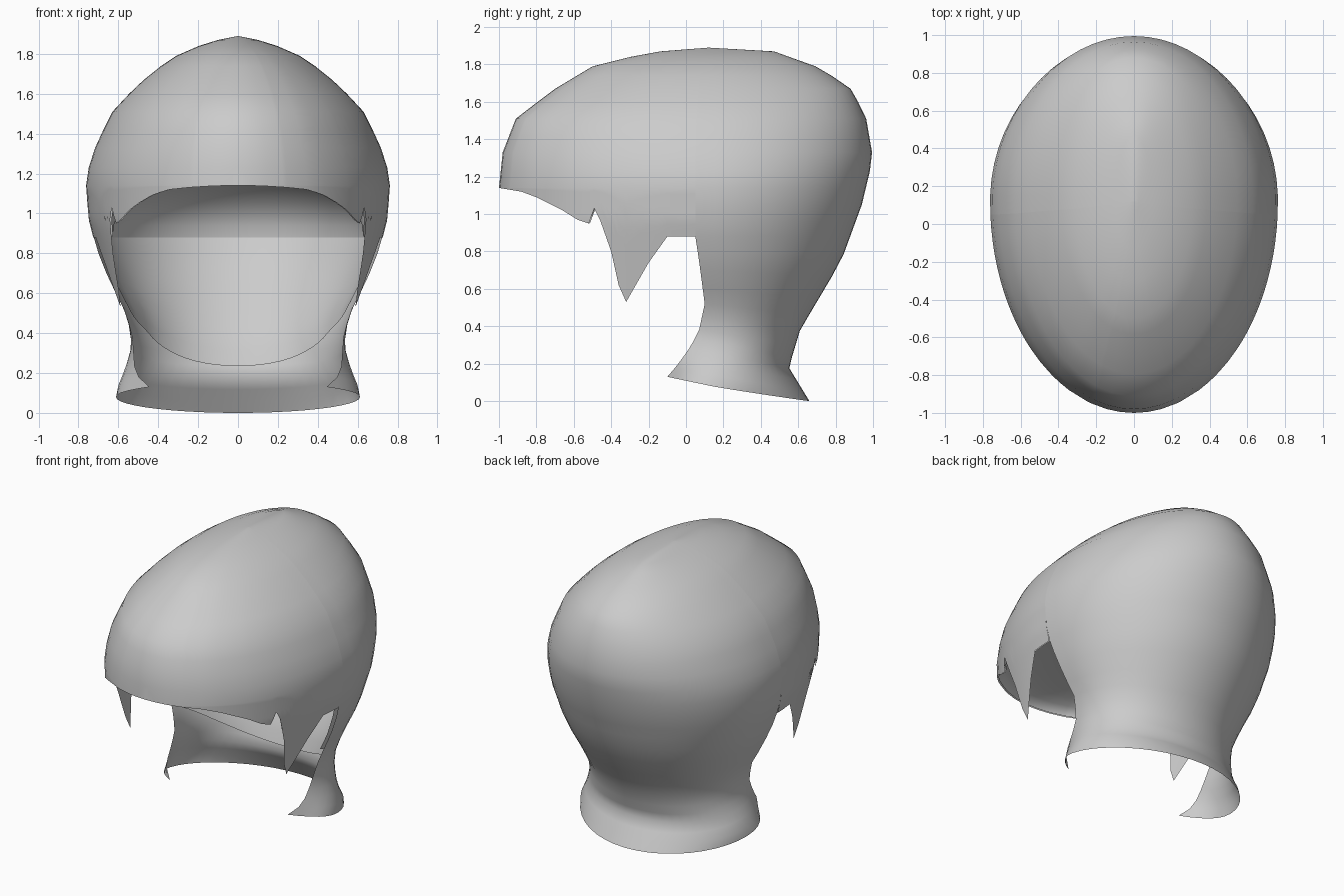
import bpy
from math import asin, sin, cos, pi, sqrt

if "Cube" in bpy.data.objects:
    bpy.data.objects.remove(bpy.data.objects["Cube"])


def interp(table, v):
    """Piecewise linear lookup in a list of (key, value), keys ascending."""
    if v <= table[0][0]:
        return table[0][1]
    for (a, p), (b, q) in zip(table, table[1:]):
        if v <= b:
            return p + (q - p) * (v - a) / (b - a)
    return table[-1][1]


# Head profiles by height: half width, front and back depth, widest point
WIDTH = [(0, .60), (.1, .615), (.2, .575), (.3, .54), (.4, .535), (.53, .575), (.65, .64),
         (.8, .70), (.97, .75), (1.18, .765), (1.35, .71), (1.53, .62), (1.71, .43),
         (1.79, .31), (1.86, .15), (1.89, 0)]
FRONT = [(1.14, -1), (1.33, -.98), (1.51, -.91), (1.58, -.82), (1.67, -.7), (1.79, -.5),
         (1.865, -.2), (1.89, .12)]
BACK = [(0, .66), (.18, .55), (.38, .61), (.75, .83), (1.05, .94), (1.3, 1), (1.53, .96),
        (1.67, .88), (1.78, .72), (1.87, .47), (1.89, .12)]
CENTRE = [(.13, .15), (.52, .16), (.88, .12)]
# Side outline of fringe, notch, sideburn point and ear arch (y, z)
FRINGE = [(-1, 1.14), (-.88, 1.12), (-.8, 1.09), (-.66, 1.02), (-.58, .97), (-.52, .95),
          (-.49, 1.03), (-.46, .97), (-.4, .80), (-.36, .62), (-.32, .53), (-.28, .6),
          (-.2, .74), (-.1, .88), (.05, .88)]
# Front edge of the neck hair (z, y)
NECK = [(.13, -.1), (.2, -.04), (.3, .03), (.38, .07), (.52, .1), (.75, .07), (.88, .05)]
TOP = [1.89, 1.885, 1.87, 1.84, 1.79, 1.74, 1.67, 1.6, 1.51, 1.42, 1.33, 1.23, 1.14]
C = .12


def front_point(y, z):
    a = asin(max(-1, (y - C) / (1 + C)))
    w = interp(WIDTH, z)
    if z < .95:
        w = .745 - (.95 - z) * .25
    return (w * cos(a), C + (C - interp(FRONT, z)) * sin(a), z)


def back_point(u, row):
    """u runs from the ear edge to the back centre; row is the height at the ear edge."""
    yc = interp(CENTRE, row)
    depth = interp([(.13, .37), (.52, .6), (.88, 1.12)], row)
    a0 = asin((interp(NECK, row) - yc) / depth)
    a = a0 + (pi / 2 - a0) * u
    drop = (sin(a) - sin(a0)) / (1 - sin(a0))
    z = row - .13 * drop * max(0, (.88 - row) / .75)
    d = interp(BACK, z) - yc if a > 0 else min(depth, yc - interp(FRONT, z))
    return (interp(WIDTH, z) * cos(a), yc + d * sin(a), z)


def make_grid(name, columns):
    """Skin equal-length columns of points, mirrored across x."""
    n = len(columns[0])
    verts = [p for col in columns for p in col]
    faces = [(i * n + j, i * n + j + 1, (i + 1) * n + j + 1, (i + 1) * n + j)
             for i in range(len(columns) - 1) for j in range(n - 1)]
    me = bpy.data.meshes.new(name)
    me.from_pydata(verts, [], faces)
    ob = bpy.data.objects.new(name, me)
    bpy.context.collection.objects.link(ob)
    weld = ob.modifiers.new("weld", 'WELD')
    weld.merge_threshold = .0005
    mirror = ob.modifiers.new("mirror", 'MIRROR')
    mirror.merge_threshold = .001
    bpy.context.view_layer.objects.active = ob
    ob.select_set(True)
    bpy.ops.object.shade_smooth_by_angle(angle=1.0)
    ob.select_set(False)
    return ob


# Columns of the front half, two per outline segment
ys = [FRINGE[0][0], -.995, -.98, -.95]
for (a, _), (b, _) in zip(FRINGE, FRINGE[1:]):
    ys += [a + (b - a) * .5, b]
ys = sorted(set(ys))

front_cols = []
for y in ys:
    low = interp(FRINGE, y)
    rows = TOP + [1.14 + (low - 1.14) * k / 8 for k in range(1, 9)]
    front_cols.append([front_point(y, z) for z in rows])
make_grid("fringe_and_sideburns", front_cols)

# Back half and flared neck
us = [i / 16 for i in range(17)]
rows = TOP + [1.05, .96, .88, .8, .7, .6, .52, .45, .38, .33, .28, .23, .18, .13]
make_grid("back_hair", [[back_point(u, z) for z in rows] for u in us])


# Inner lining: a low domed ceiling plus a hanging rear wall
def dome(p, top=1.27, steps=10):
    pts = []
    for k in range(steps + 1):
        f = cos(k / steps * pi / 2)
        pts.append((p[0] * f, C + (p[1] - C) * f, p[2] + (top - p[2]) * sqrt(1 - f * f)))
    return pts


def inset(p, s):
    return (p[0] * s, C + (p[1] - C) * s, p[2])


ceiling = [dome(inset(front_point(y, max(.88, interp(FRINGE, y))), .99)) for y in ys]
ceiling += [dome(inset(back_point(u, .88), .96)) for u in us]
make_grid("lining_ceiling", ceiling)

wall = []
for u in us:
    low = .53 - .2 * sin(u * pi / 2)
    col = []
    for k in range(9):
        z = .88 + (low - .88) * k / 8
        col.append(inset(back_point(u, z), .96 - .05 * k / 8 * min(1, u * 4)))
    wall.append(col)
make_grid("lining_rear_wall", wall)
